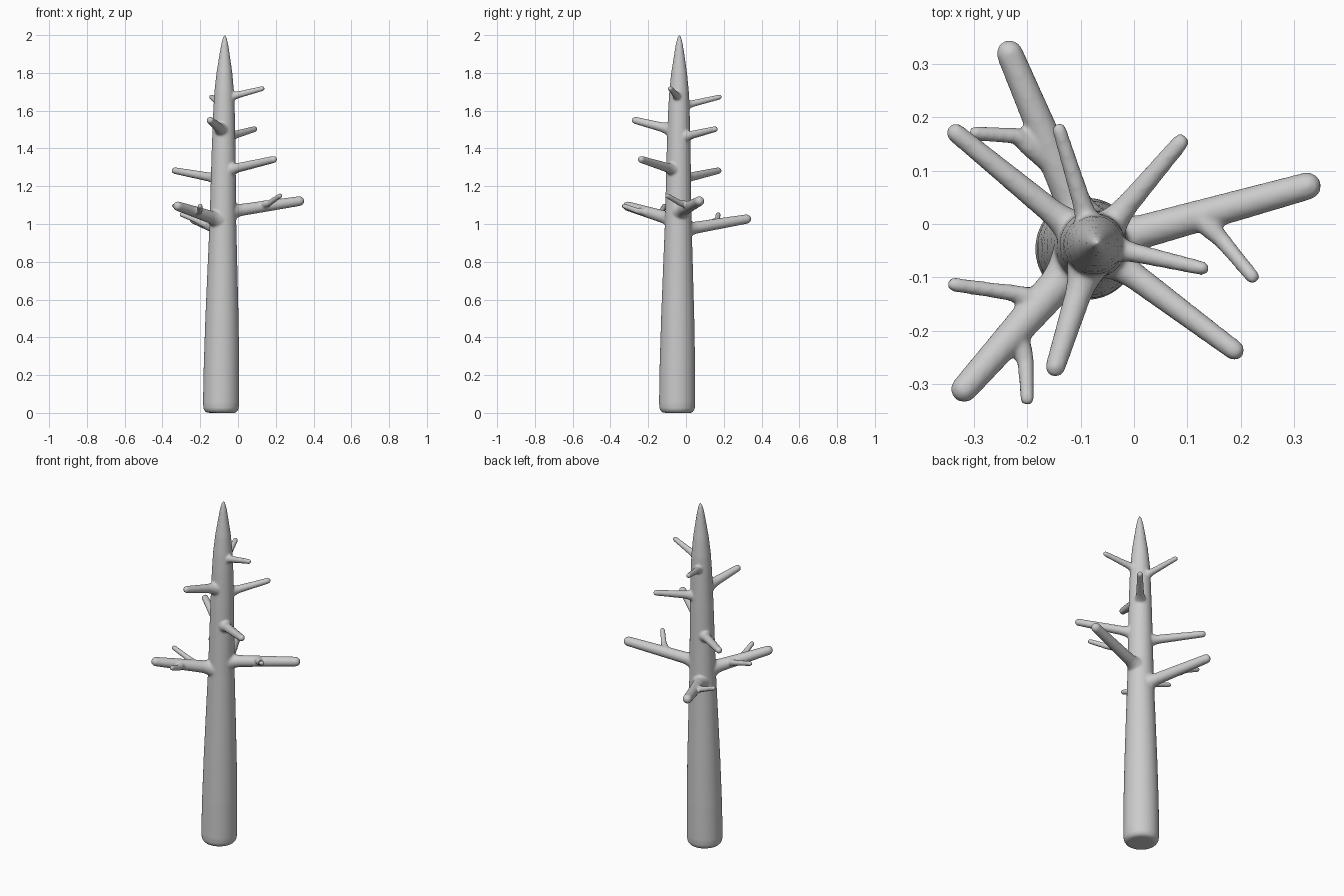
import bpy
import bmesh
import math
from mathutils import Vector

cube = bpy.data.objects.get("Cube")
if cube:
    bpy.data.objects.remove(cube, do_unlink=True)

bark = bpy.data.materials.new("pale_grey_bark")
bark.use_nodes = True
colour = (0.6, 0.6, 0.6, 1)
bark.diffuse_color = colour
bark.node_tree.nodes["Principled BSDF"].inputs["Base Color"].default_value = colour

BASE = Vector((-0.09, -0.047, 0))
TOP = Vector((-0.07, -0.035, 2.003))


def trunk_axis(z):
    return BASE.lerp(TOP, z / TOP.z)


def loft(bm, rows, sides=24):
    """Closed round tube through (centre, radius) rows."""
    rings = []
    for i, (centre, radius) in enumerate(rows):
        ahead = rows[min(i + 1, len(rows) - 1)][0] - rows[max(i - 1, 0)][0]
        side = ahead.cross(Vector((0.3, 0.9, 0.1))).normalized()
        up = side.cross(ahead).normalized()
        angles = [math.tau * k / sides for k in range(sides)]
        rings.append([bm.verts.new(centre + radius * (side * math.cos(a) + up * math.sin(a)))
                      for a in angles])
    faces = [bm.faces.new(rings[0]), bm.faces.new(rings[-1])]
    for low, high in zip(rings, rings[1:]):
        for k in range(sides):
            n = (k + 1) % sides
            faces.append(bm.faces.new((low[k], low[n], high[n], high[k])))
    bmesh.ops.recalc_face_normals(bm, faces=faces)


def round_tip(end, direction, radius):
    """Rows of a dome that finishes at the end point."""
    return [(end - direction * radius * (1 - math.sin(a)), radius * math.cos(a))
            for a in (0, 0.4, 0.8, 1.15, 1.45)]


def add_branch(bm, start_z, end, root_r, tip_r):
    """Straight tapered limb with a flared root at the trunk surface."""
    start, end = trunk_axis(start_z), Vector(end)
    direction = (end - start).normalized()
    surface = 0.066 if start_z < 1.6 else 0.05
    length = (end - start).length - surface
    rows = [(start, root_r)]
    for offset, flare in ((-0.015, 1.5), (0, 1.3), (0.015, 1.12), (0.035, 1)):
        rows.append((start + direction * (surface + offset), root_r * flare))
    rows.append((start + direction * (surface + length * 0.6),
                 root_r + (tip_r - root_r) * 0.6))
    loft(bm, rows + round_tip(end, direction, tip_r))


def add_twig(bm, fork, bend, end):
    fork, bend, end = Vector(fork), Vector(bend), Vector(end)
    rows = [(fork, 0.02), (fork.lerp(bend, 0.6), 0.019), (bend, 0.016),
            (bend.lerp(end, 0.3), 0.0145)]
    loft(bm, rows + round_tip(end, (end - bend).normalized(), 0.0135))


bm = bmesh.new()

# Trunk: rounded foot, gentle taper, bullet tip
profile = [(0, 0.07), (0.005, 0.083), (0.02, 0.093), (0.05, 0.096), (0.25, 0.094),
           (0.5, 0.088), (0.8, 0.078), (1.0, 0.071), (1.4, 0.063), (1.6, 0.057),
           (1.7, 0.052), (1.8, 0.042), (1.9, 0.027), (1.95, 0.019), (1.985, 0.011),
           (2.003, 0.003)]
loft(bm, [(trunk_axis(z), r) for z, r in profile], 40)

# Limbs: height on the trunk, end point, root and tip radius
add_branch(bm, 1.06, (0.35, 0.078, 1.125), 0.032, 0.026)
add_branch(bm, 0.965, (-0.243, 0.343, 1.03), 0.032, 0.025)
add_branch(bm, 1.015, (-0.335, -0.328, 1.1), 0.034, 0.025)
add_branch(bm, 1.28, (0.203, -0.248, 1.345), 0.025, 0.019)
add_branch(bm, 1.235, (-0.348, 0.182, 1.285), 0.024, 0.018)
add_branch(bm, 1.49, (-0.153, -0.286, 1.553), 0.025, 0.019)
add_branch(bm, 1.455, (0.097, 0.165, 1.505), 0.021, 0.016)
add_branch(bm, 1.665, (0.141, -0.086, 1.72), 0.018, 0.0135)
add_branch(bm, 1.62, (-0.144, 0.189, 1.675), 0.018, 0.0135)

# Twigs on the three lowest limbs
add_twig(bm, (0.11, 0.022, 1.1), (0.165, -0.03, 1.11), (0.23, -0.108, 1.155))
add_twig(bm, (-0.165, 0.12, 0.995), (-0.22, 0.165, 1.02), (-0.31, 0.171, 1.055))
add_twig(bm, (-0.175, -0.145, 1.05), (-0.225, -0.13, 1.065), (-0.35, -0.112, 1.1))
add_twig(bm, (-0.22, -0.2, 1.06), (-0.203, -0.26, 1.07), (-0.2, -0.34, 1.1))

mesh = bpy.data.meshes.new("trunk_with_branches")
bm.to_mesh(mesh)
bm.free()
mesh.materials.append(bark)
tree = bpy.data.objects.new("trunk_with_branches", mesh)
bpy.context.collection.objects.link(tree)

# Fuse limbs and trunk into one soft skin
fuse = tree.modifiers.new("fuse", 'REMESH')
fuse.mode = 'VOXEL'
fuse.voxel_size = 0.006
fuse.use_smooth_shade = True
soften = tree.modifiers.new("soften", 'SMOOTH')
soften.factor = 0.5
soften.iterations = 5
